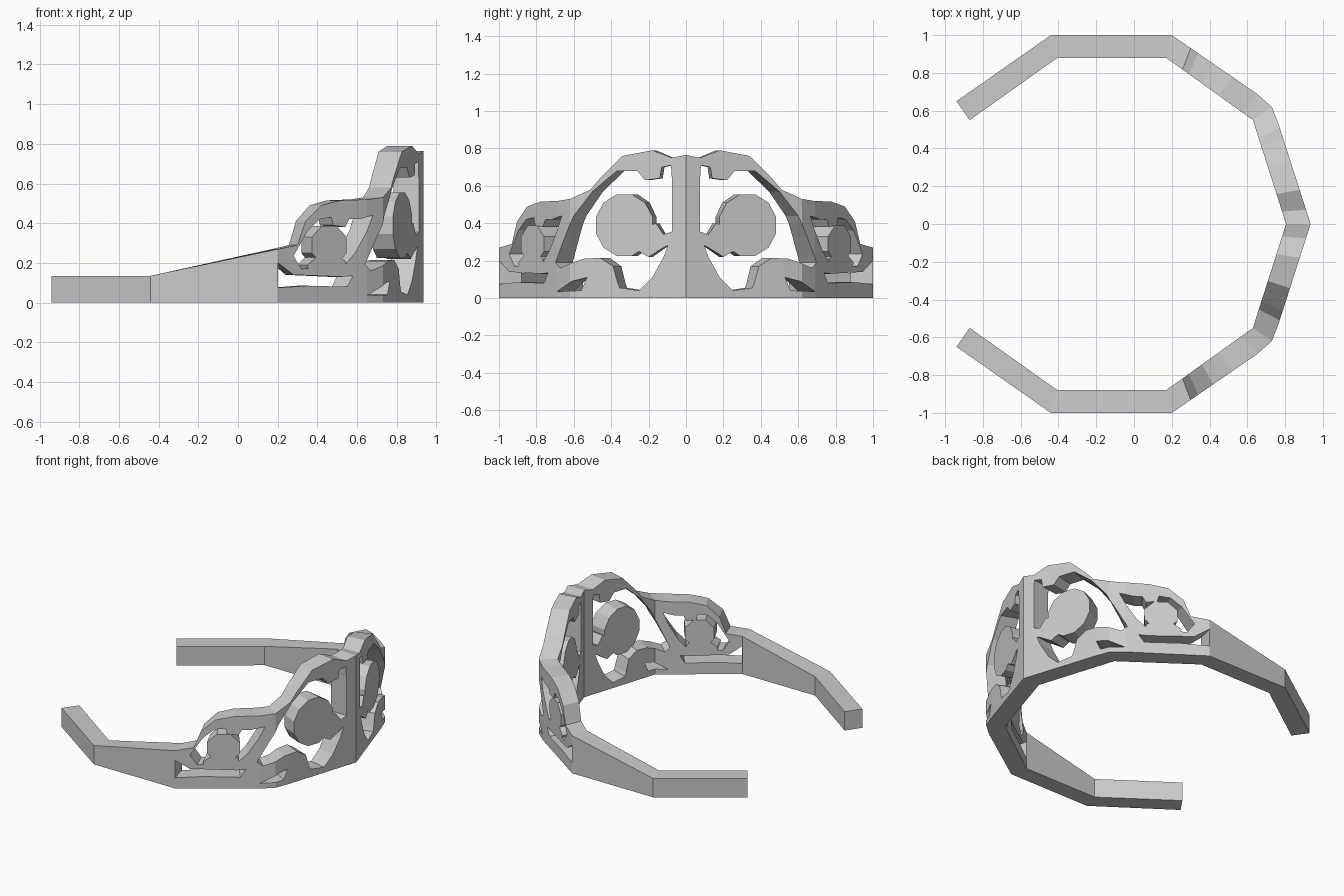
import bpy, bmesh, math
from mathutils import Vector

if "Cube" in bpy.data.objects:
    bpy.data.objects.remove(bpy.data.objects["Cube"])

# Flat pattern coordinate u runs from the front centre round to the open end.
# Each station: u, outer x, outer y, inner x, inner y
STATIONS = [(0, .935, 0, .805, 0), (.53, .765, .53, .655, .47),
            (.62, .73, .62, .63, .55), (.70, .65, .69, .56, .60),
            (1.15, .20, 1.0, .17, .88), (1.79, -.44, 1.0, -.405, .88),
            (2.29, -.94, .65, -.87, .55)]


def wrap(u, z, inner):
    k = 3 if inner else 1
    for a, b in zip(STATIONS, STATIONS[1:]):
        if u <= b[0] + 1e-5:
            break
    t = (u - a[0]) / (b[0] - a[0])
    return Vector((a[k] + (b[k] - a[k]) * t, a[k + 1] + (b[k + 1] - a[k + 1]) * t, z))


def wrapped_part(name, loops):
    """Fill loops (outline then holes), bend round the head, thicken and mirror."""
    bm = bmesh.new()
    edges = []
    for loop in loops:
        vs = [bm.verts.new((u, z, 0)) for u, z in loop]
        edges += [bm.edges.new((vs[i - 1], vs[i])) for i in range(len(vs))]
    bmesh.ops.triangle_fill(bm, edges=edges, use_beauty=True, normal=(0, 0, 1))
    for s in STATIONS[1:-1]:
        bmesh.ops.bisect_plane(bm, geom=bm.verts[:] + bm.edges[:] + bm.faces[:],
                               dist=1e-5, plane_co=(s[0], 0, 0), plane_no=(1, 0, 0))
    ext = bmesh.ops.extrude_face_region(bm, geom=bm.faces[:], use_keep_orig=True)
    inner = {g for g in ext['geom'] if isinstance(g, bmesh.types.BMVert)}
    seam = [f for f in bm.faces if all(v.co.x < 1e-5 for v in f.verts)]
    bmesh.ops.delete(bm, geom=seam, context='FACES')
    for v in bm.verts:
        v.co = wrap(v.co.x, v.co.y, v in inner)
    bmesh.ops.recalc_face_normals(bm, faces=bm.faces[:])
    me = bpy.data.meshes.new(name)
    bm.to_mesh(me)
    bm.free()
    ob = bpy.data.objects.new(name, me)
    bpy.context.collection.objects.link(ob)
    m = ob.modifiers.new("mirror", 'MIRROR')
    m.use_axis = (False, True, False)
    m.use_clip = True
    return ob


def disc(cu, cz, ru, rz, n):
    return [(cu + ru * math.cos(2 * math.pi * (i + .5) / n),
             cz + rz * math.sin(2 * math.pi * (i + .5) / n)) for i in range(n)]


# Band with crest silhouette
outline = [(0, 0), (2.29, 0), (2.29, .135), (1.79, .135), (1.05, .29), (1.01, .41),
           (.93, .49), (.83, .515), (.69, .52), (.62, .53), (.51, .58), (.46, .64),
           (.34, .76), (.18, .79), (.075, .75), (0, .765)]
# Openings cut through the crest
main_opening = [(.25, .04), (.18, .11), (.12, .22), (.075, .34), (.075, .63), (.08, .71),
                (.13, .70), (.14, .64), (.22, .63), (.26, .68), (.37, .68), (.50, .57),
                (.60, .44), (.65, .33), (.71, .19), (.68, .16), (.62, .185), (.55, .21),
                (.46, .215), (.39, .17), (.365, .08), (.355, .055)]
side_opening = [(1.07, .235), (1.0, .36), (.94, .42), (.88, .43), (.87, .39), (.81, .38),
                (.79, .42), (.74, .42), (.67, .44), (.70, .36), (.76, .25), (.82, .18),
                (1.03, .17)]
lower_opening = [(1.149, .075), (1.149, .20), (1.07, .14), (.82, .13), (.77, .135),
                 (.80, .08), (1.0, .085)]
scroll_opening = [(.70, .035), (.61, .09), (.53, .11), (.56, .04)]
wrapped_part("crest_band", [outline, main_opening, side_opening, lower_opening, scroll_opening])

# Round ends of the scrolls and their stems
wrapped_part("large_scroll_disc", [disc(.33, .39, .157, .17, 12)])
wrapped_part("large_scroll_stem", [[(.06, .36), (.06, .30), (.12, .27), (.20, .22),
                                    (.27, .26), (.22, .38), (.16, .40), (.12, .34)]])
wrapped_part("small_scroll_disc", [disc(.89, .29, .095, .105, 8)])
wrapped_part("small_scroll_stem", [[(.99, .15), (.80, .15), (.81, .21), (.86, .25),
                                    (.93, .25), (1.0, .19)]])
